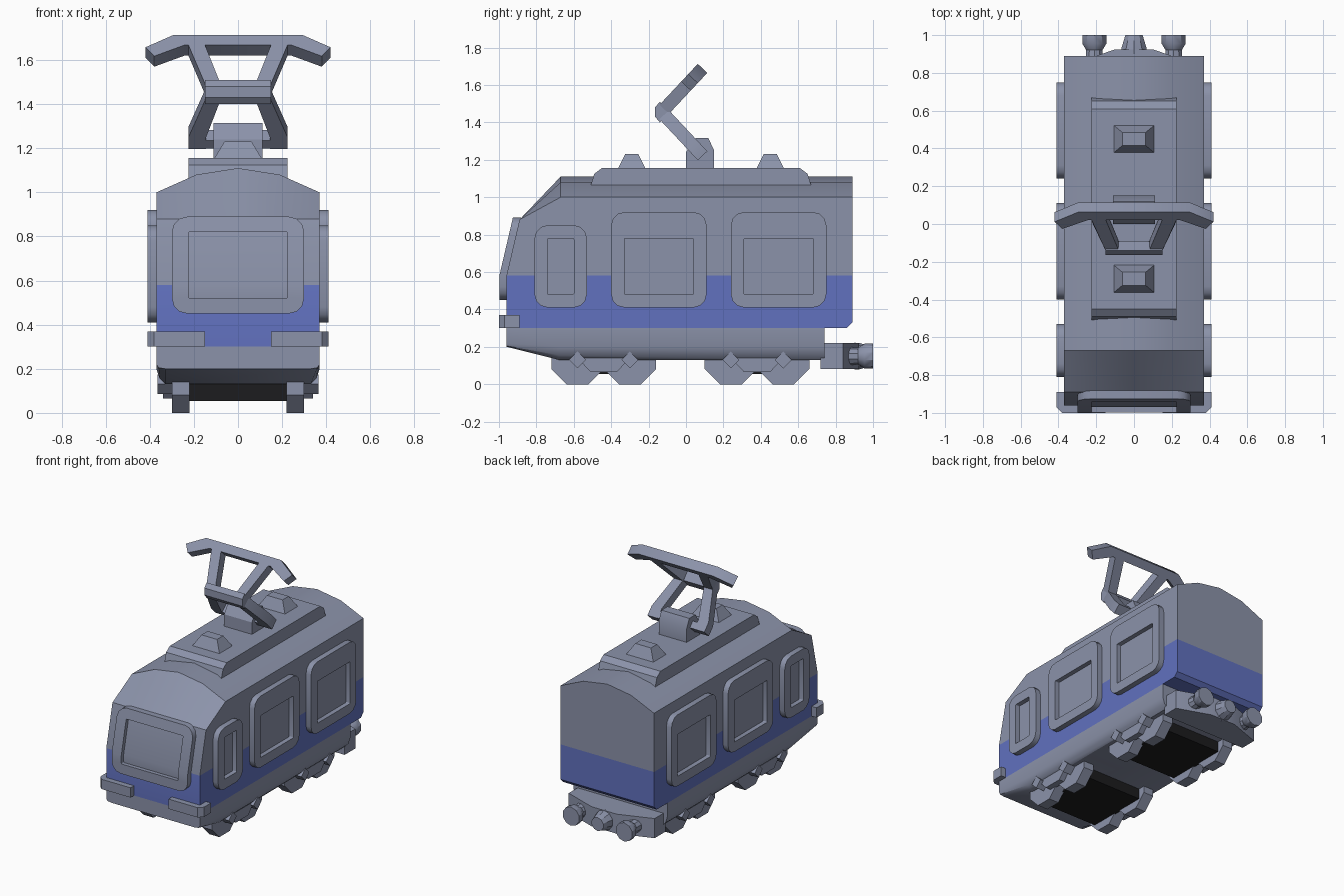
import bpy, bmesh, math
from math import sin, cos, pi

if "Cube" in bpy.data.objects:
    bpy.data.objects.remove(bpy.data.objects["Cube"])


def material(name, rgb):
    m = bpy.data.materials.new(name)
    m.use_nodes = True
    m.diffuse_color = (*rgb, 1)
    m.node_tree.nodes["Principled BSDF"].inputs["Base Color"].default_value = (*rgb, 1)
    return m


GREY = material("blue grey paint", (0.26, 0.29, 0.40))
BLUE = material("blue stripe", (0.12, 0.165, 0.52))
BLACK = material("black undercarriage", (0.012, 0.012, 0.013))
BELT = 0.58  # top of the stripe


def loft(name, loops, mats=(GREY,), split=None, warp=None):
    """Skin closed loops of equal length and cap both ends."""
    bm = bmesh.new()
    rings = [[bm.verts.new(p) for p in loop] for loop in loops]
    n = len(rings[0])
    for a, b in zip(rings, rings[1:]):
        for i in range(n):
            j = (i + 1) % n
            bm.faces.new((a[i], a[j], b[j], b[i]))
    bm.faces.new(rings[0])
    bm.faces.new(rings[-1])
    if split:
        bmesh.ops.bisect_plane(bm, geom=bm.verts[:] + bm.edges[:] + bm.faces[:],
                               dist=0.0005, plane_co=(0, 0, split), plane_no=(0, 0, 1))
    if warp:
        for v in bm.verts:
            v.co = warp(v.co)
    bmesh.ops.remove_doubles(bm, verts=bm.verts[:], dist=0.0001)
    bmesh.ops.recalc_face_normals(bm, faces=bm.faces[:])
    if len(mats) > 1:
        for f in bm.faces:
            f.material_index = 1 if f.calc_center_median().z < split else 0
    mesh = bpy.data.meshes.new(name)
    bm.to_mesh(mesh)
    bm.free()
    ob = bpy.data.objects.new(name, mesh)
    bpy.context.collection.objects.link(ob)
    for m in mats:
        mesh.materials.append(m)
    return ob


def along_x(name, profile, x0, x1, mats=(GREY,)):
    return loft(name, [[(x, y, z) for y, z in profile] for x in (x0, x1)], mats)


def along_z(name, plan, z0, z1):
    return loft(name, [[(x, y, z) for x, y in plan] for z in (z0, z1)])


def box(name, x, y, z, mats=(GREY,)):
    return along_x(name, [(y[0], z[0]), (y[1], z[0]), (y[1], z[1]), (y[0], z[1])], *x, mats)


def rounded(u0, u1, v0, v1, r, steps=3):
    pts = []
    for k, (u, v) in enumerate([(u1 - r, v1 - r), (u0 + r, v1 - r), (u0 + r, v0 + r), (u1 - r, v0 + r)]):
        for s in range(steps + 1):
            a = (k + s / steps) * pi / 2
            pts.append((u + r * cos(a), v + r * sin(a)))
    return pts


def circle(u, v, r, n=8):
    return [(u + r * cos((i + .5) * 2 * pi / n), v + r * sin((i + .5) * 2 * pi / n)) for i in range(n)]


def mirrored(half):
    return half + [(-x, *rest) for x, *rest in reversed(half) if x > 0]


SIDES = (("left", 1), ("right", -1))

# Upper body: raked front, arched roof, stripe below the belt line
front = [(.37, -.96, .3), (.37, -.96, BELT), (.37, -.89, .88), (.19, -.89, .88), (0, -.89, .88)]
arch = [(.37, BELT), (.37, 1.0), (.19, 1.08), (0, 1.11)]


def section(y, low):
    return mirrored([(.37, y, low)] + [(x, y, z) for x, z in arch])


loft("body", [mirrored(front), section(-.67, .3), section(.86, .3), section(.89, .33)],
     (GREY, BLUE), split=BELT)

# Skirt with an upswept nose
nose = [(.37, -.96, .3), (.37, -.96, .22), (.36, -.96, .205), (.33, -.96, .2)]
skirt = [(.37, .3), (.37, .2), (.355, .155), (.33, .13)]
loft("skirt", [mirrored(nose)] + [mirrored([(x, y, z) for x, z in skirt]) for y in (-.68, .74)])


# Windows: raised frame with a sunken pane
def window(name, u, v, pane_u, pane_v, place, outer, sunk, **extra):
    rim = rounded(*u, *v, .07)
    hole = rounded(*pane_u, *pane_v, .006)
    loft(name, [[place(p, 0) for p in rim], [place(p, outer) for p in rim],
                [place(p, outer) for p in hole], [place(p, sunk) for p in hole]], **extra)


for side, s in SIDES:
    for label, y0, y1, top, ptop in (("cab", -.81, -.53, .85, .78), ("middle", -.40, .11, .92, .78),
                                     ("rear", .24, .75, .92, .78)):
        window(f"{side}_{label}_window", (y0, y1), (.41, top), (y0 + .07, y1 - .07), (.48, ptop),
               lambda p, d: (s * (.365 + d), *p), .045, .012)


def rake(co):
    co.y += max(0, co.z - BELT) * .07 / .3
    return co


window("windscreen", (-.30, .30), (.45, .89), (-.225, .225), (.52, .82),
       lambda p, d: (p[0], -.955 - d, p[1]), .043, .015, split=BELT, warp=rake)

# Front bumpers wrapping the corners
for side, s in SIDES:
    plan = [(.15, -1), (.38, -1), (.41, -.97), (.41, -.89), (.15, -.89)]
    along_z(f"{side}_bumper", [(s * x, y) for x, y in plan], .30, .37)

# Bogies: octagonal wheels, black core, side bars with diamond axle boxes
for label, mid in (("front", -.44), ("rear", .38)):
    box(f"{label}_bogie_core", (-.23, .23), (mid - .23, mid + .23), (.055, .16), (BLACK,))
    for side, s in SIDES:
        for end, d in (("leading", -.14), ("trailing", .14)):
            y = mid + d
            along_x(f"{label}_{side}_{end}_wheel", circle(y, .14, .152), s * .22, s * .30)
            along_x(f"{label}_{side}_{end}_axle_box",
                    [(y - .045, .13), (y, .085), (y + .045, .13), (y, .175)], s * .29, s * .365)
        along_x(f"{label}_{side}_side_bar",
                [(mid - .14, .14), (mid - .07, .065), (mid + .07, .065), (mid + .14, .14)],
                s * .29, s * .34)

# Rear buffer beam with three buffers
along_z("buffer_beam", mirrored([(.34, .72), (.34, .84), (.1, .925)]), .08, .22)


def turned(name, x, z, steps):
    loft(name, [[(u, y, v) for u, v in circle(x, z, r, 10)] for y, r in steps])


for side, s in SIDES:
    turned(f"{side}_buffer", s * .21, .15, [(.86, .05), (.92, .045), (.955, .067), (1, .067)])
turned("middle_buffer", 0, .15, [(.90, .072), (.93, .07), (1, .048)])

# Roof equipment
along_x("roof_deck", [(-.52, 1.03), (-.49, 1.125), (-.45, 1.155), (.61, 1.155), (.65, 1.125), (.68, 1.03)],
        -.225, .225)
for label, y in (("front", -.29), ("rear", .45)):
    loft(f"{label}_roof_vent", [[(-a, y - b, z), (a, y - b, z), (a, y + b, z), (-a, y + b, z)]
                                for a, b, z in ((.11, .075, 1.15), (.062, .035, 1.23))])
along_x("collector_bracket", [(0, 1.15), (.15, 1.15), (.15, 1.25), (.12, 1.315), (.05, 1.315), (0, 1.24)],
        -.11, .11)


# Current collector: plates in two tilted planes meeting at the elbow
def tilted(name, outline, up):
    dy, dz = .683, .73 * up
    loft(name, [[(x, -.13 + t * dy + n * dz, 1.455 + t * dz - n * dy) for x, t in outline]
                for n in (-.035, .035)])


along_x("collector_elbow", [(-.165, 1.43), (-.165, 1.48), (-.14, 1.51), (-.09, 1.455), (-.14, 1.40)],
        -.15, .15)
for side, s in SIDES:
    arm = [(.15, .02), (.08, .02), (.15, .26), (.225, .26)]
    foot = [(.15, .02), (.08, .02), (.145, .25), (.145, .32), (.225, .32), (.225, .25)]
    tilted(f"{side}_upper_arm", [(s * x, t) for x, t in arm], 1)
    tilted(f"{side}_lower_arm", [(s * x, t) for x, t in foot], -1)
tilted("collector_pivot_bar", [(-.2, .27), (.2, .27), (.2, .319), (-.2, .319)], -1)
tilted("collector_head", mirrored([(.24, .26), (.38, .19), (.42, .245), (.295, .32)]), 1)

# Soft shading on shallow bends, crisp edges elsewhere
bpy.ops.object.select_all(action='DESELECT')
for ob in bpy.context.collection.objects:
    if ob.type == 'MESH':
        ob.select_set(True)
        bpy.context.view_layer.objects.active = ob
bpy.ops.object.shade_smooth_by_angle(angle=math.radians(32))
